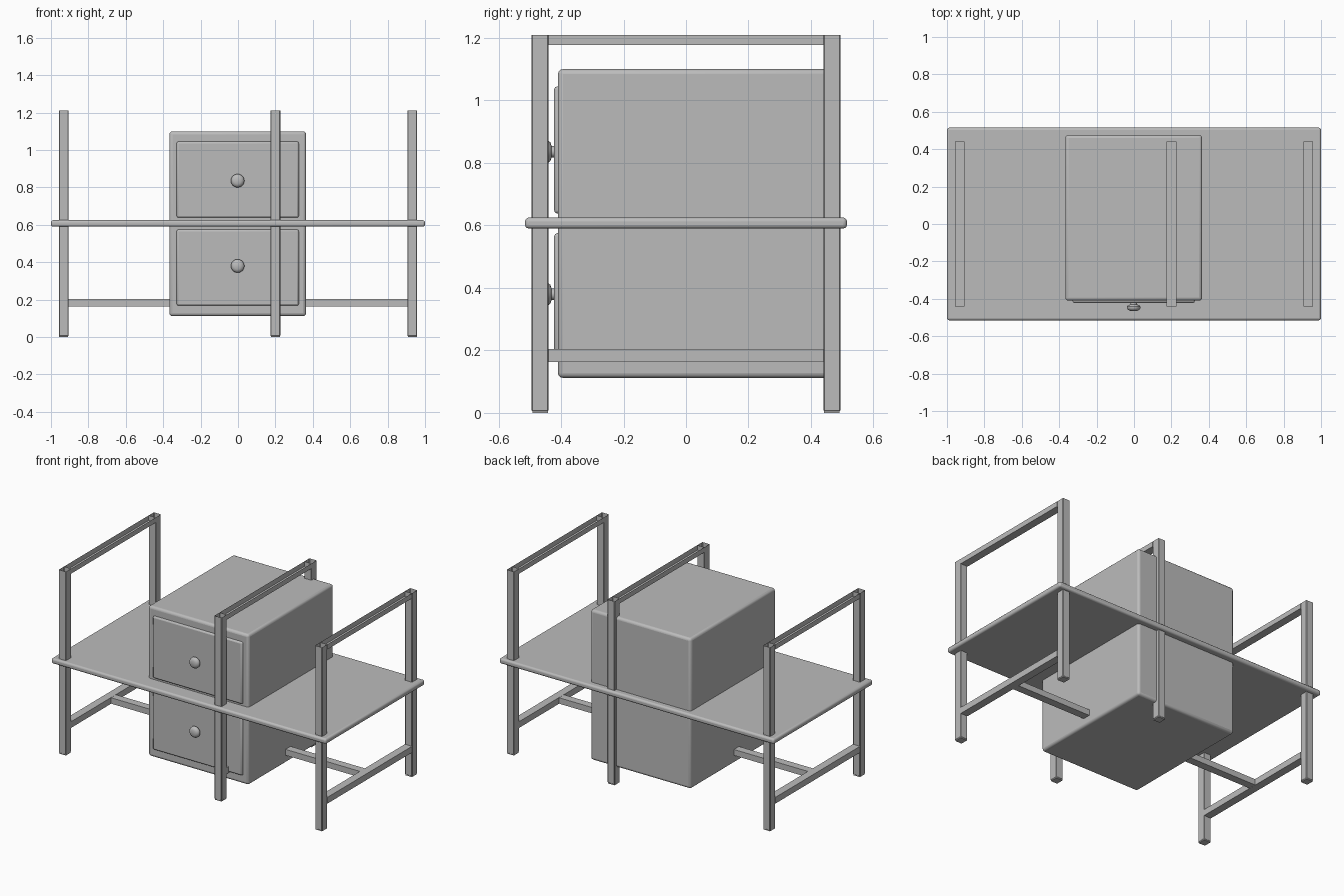
import bpy, bmesh
from math import radians, cos, sin, pi

cube = bpy.data.objects.get("Cube")
if cube:
    bpy.data.objects.remove(cube, do_unlink=True)

grey = bpy.data.materials.new("plain grey")
grey.use_nodes = True
tone = (0.5, 0.5, 0.5, 1)
grey.diffuse_color = tone
grey.node_tree.nodes["Principled BSDF"].inputs["Base Color"].default_value = tone


def finish(name, bm, bevel=0, segments=2):
    """Turn a bmesh into a named object with softened edges."""
    mesh = bpy.data.meshes.new(name)
    bm.to_mesh(mesh)
    bm.free()
    mesh.materials.append(grey)
    ob = bpy.data.objects.new(name, mesh)
    bpy.context.collection.objects.link(ob)
    bpy.ops.object.select_all(action='DESELECT')
    ob.select_set(True)
    bpy.context.view_layer.objects.active = ob
    if bevel:
        mod = ob.modifiers.new("soft edges", 'BEVEL')
        mod.width, mod.segments = bevel, segments
    bpy.ops.object.shade_smooth_by_angle(angle=radians(35))
    return ob


def box(name, x, y, z, bevel=0, segments=2, open_top=False):
    """Box from (min, max) ranges; open_top leaves out the upper face."""
    bm = bmesh.new()
    bmesh.ops.create_cube(bm, size=1)
    for v in bm.verts:
        v.co = [r[0] if c < 0 else r[1] for c, r in zip(v.co, (x, y, z))]
    if open_top:
        bm.normal_update()
        top = [f for f in bm.faces if f.normal.z > 0.9]
        bmesh.ops.delete(bm, geom=top, context='FACES_ONLY')
    return finish(name, bm, bevel, segments)


def lathe(name, x, z, profile, sides=24):
    """Revolve (radius, y) points about an axis running front to back."""
    bm = bmesh.new()
    rings = [[bm.verts.new((x + r * cos(2 * pi * i / sides), y,
                            z + r * sin(2 * pi * i / sides)))
              for i in range(sides)] for r, y in profile]
    for a, b in zip(rings, rings[1:]):
        for i in range(sides):
            j = (i + 1) % sides
            bm.faces.new((a[i], a[j], b[j], b[i]))
    bm.faces.new(rings[0])
    bm.faces.new(rings[-1])
    bmesh.ops.recalc_face_normals(bm, faces=bm.faces)
    return finish(name, bm)


# Table board and cabinet running through it
box("table_board", (-1, 1), (-0.515, 0.515), (0.59, 0.625), 0.012, 3)
box("cabinet", (-0.367, 0.364), (-0.41, 0.475), (0.112, 1.1), 0.016, 3)

# Drawer fronts with round knobs
knob = [(0.018, -0.415), (0.018, -0.43), (0.03, -0.434), (0.036, -0.442),
        (0.036, -0.45), (0.03, -0.459), (0.018, -0.465)]
for label, low, knob_z in (("lower", 0.168, 0.38), ("upper", 0.638, 0.836)):
    box(label + "_drawer_front", (-0.328, 0.325), (-0.422, -0.4),
        (low, low + 0.407), 0.01)
    lathe(label + "_knob", -0.002, knob_z, knob)

# Three hoop frames of open-topped tube
for label, cx in (("right", -0.932), ("middle", 0.2), ("left", 0.932)):
    width = (cx - 0.026, cx + 0.026)
    for side, y in (("front", (-0.494, -0.44)), ("back", (0.44, 0.494))):
        box(f"{label}_{side}_post", width, y, (0.005, 1.21), 0.003, 1, True)
    box(label + "_top_rail", width, (-0.44, 0.44), (1.177, 1.21), 0, 1, True)
    box(label + "_lower_rail", width, (-0.44, 0.44), (0.163, 0.204))

# Long stretcher linking the lower rails
box("stretcher", (-0.91, 0.91), (-0.026, 0.026), (0.164, 0.203))

# Small foot pads closing the posts at the floor
for label, cx in (("right", -0.932), ("middle", 0.2), ("left", 0.932)):
    for side, cy in (("front", -0.467), ("back", 0.467)):
        box(f"{label}_{side}_foot", (cx - 0.024, cx + 0.024),
            (cy - 0.025, cy + 0.025), (0, 0.008))
